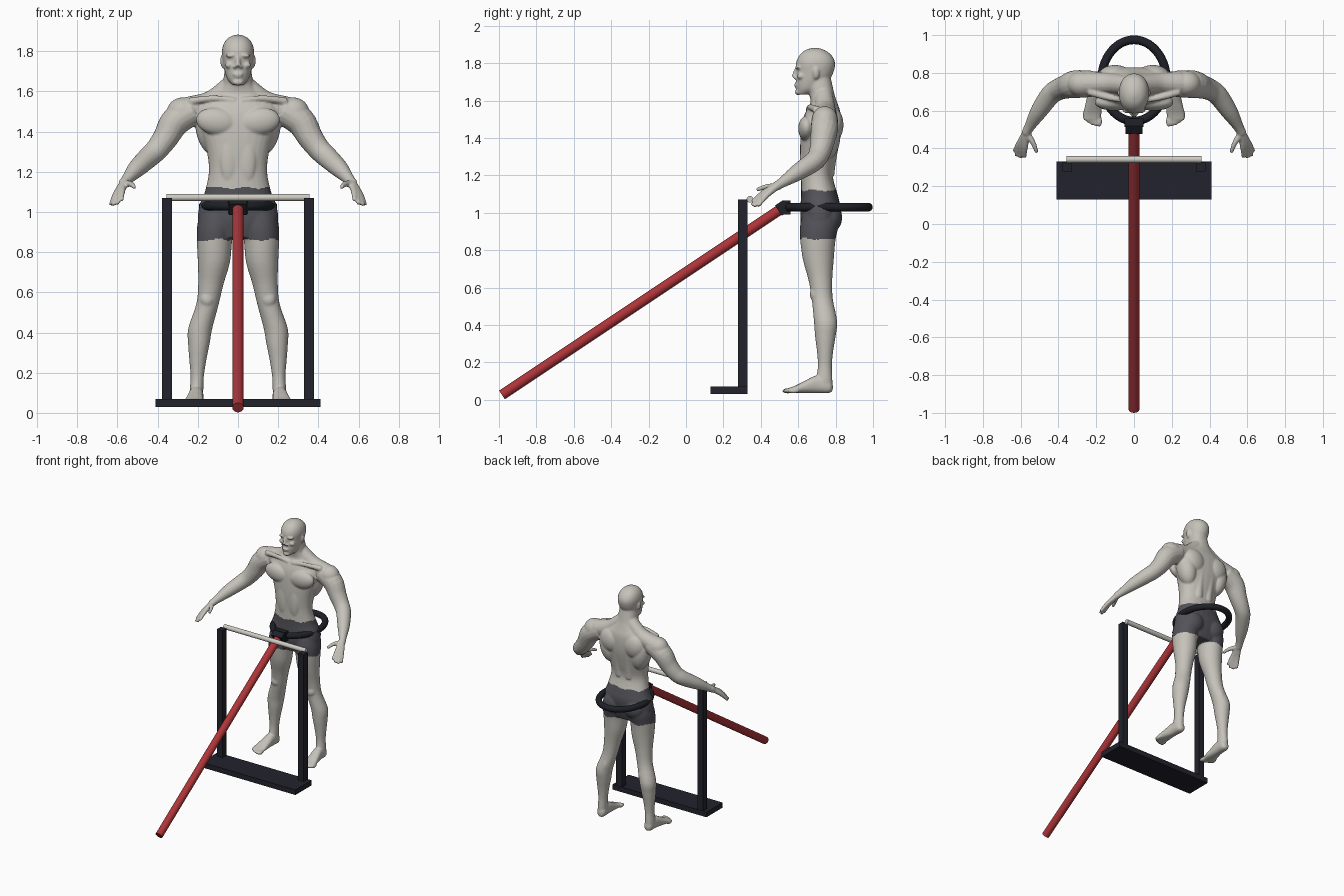
import bpy, bmesh, math
from mathutils import Vector, Matrix

cube = bpy.data.objects.get("Cube")
if cube:
    bpy.data.objects.remove(cube, do_unlink=True)


def material(name, r, g, b):
    mat = bpy.data.materials.new(name)
    mat.use_nodes = True
    mat.diffuse_color = (r, g, b, 1)
    for node in mat.node_tree.nodes:
        if node.type == 'BSDF_PRINCIPLED':
            node.inputs["Base Color"].default_value = (r, g, b, 1)
            node.inputs["Roughness"].default_value = 0.6
    return mat


skin = material("stone grey skin", .56, .54, .49)
shorts = material("charcoal shorts", .085, .085, .1)
steel = material("dark navy metal", .016, .016, .026)
rubber = material("black padding", .013, .015, .021)
red = material("red paint", .42, .035, .04)
pale = material("pale bar", .62, .6, .55)


# ---------- helpers for the body ----------
def spline(rows, steps=4):
    """Round off a list of rows by Catmull-Rom interpolation."""
    out = []
    for i in range(len(rows) - 1):
        quad = [rows[min(max(i + k, 0), len(rows) - 1)] for k in (-1, 0, 1, 2)]
        for s in range(steps):
            t = s / steps
            out.append([b + .5 * t * (c - a + t * (2*a - 5*b + 4*c - d + t * (3*(b - c) + d - a)))
                        for a, b, c, d in zip(*quad)])
    out.append(list(rows[-1]))
    return out


def skin_rings(bm, rings):
    rings = [[bm.verts.new(p) for p in ring] for ring in rings]
    n = len(rings[0])
    for lo, hi in zip(rings, rings[1:]):
        for i in range(n):
            bm.faces.new((lo[i], lo[(i + 1) % n], hi[(i + 1) % n], hi[i]))
    bm.faces.new(rings[0][::-1])
    bm.faces.new(rings[-1])


def oval(a, b, power=1.0, n=28):
    for i in range(n):
        c, s = math.cos(math.tau * i / n), math.sin(math.tau * i / n)
        yield (math.copysign(abs(c) ** power, c) * a, math.copysign(abs(s) ** power, s) * b)


def upright(bm, rows, side=1, power=1.0):
    """Level ovals from rows of: height, centre x, half width, front y, back y."""
    skin_rings(bm, [[(side * (x + u), (f + k) / 2 + v, z) for u, v in oval(w, (k - f) / 2, power)]
                    for z, x, w, f, k in spline(rows)])


def tube(bm, rows, side=1):
    """Round limb from rows of: x, y, z, radius."""
    rows = spline(rows)
    pts = [Vector((side * r[0], r[1], r[2])) for r in rows]
    rings = []
    for i, p in enumerate(pts):
        along = pts[min(i + 1, len(pts) - 1)] - pts[max(i - 1, 0)]
        turn = along.to_track_quat('Z', 'Y')
        rings.append([p + turn @ Vector((u, v, 0)) for u, v in oval(rows[i][3], rows[i][3], n=16)])
    skin_rings(bm, rings)


def blob(bm, place, radii, side=1, tilt=0):
    x, y, z = place
    bmesh.ops.create_uvsphere(bm, u_segments=24, v_segments=16, radius=1,
                              matrix=Matrix.Translation((side * x, y, z))
                              @ Matrix.Rotation(side * tilt, 4, 'Y') @ Matrix.Diagonal((*radii, 1)))


# ---------- body ----------
bm = bmesh.new()

# torso and neck
upright(bm, [(.87, 0, .16, .63, .79), (.95, 0, .198, .612, .815), (1.03, 0, .192, .612, .825),
             (1.1, 0, .165, .615, .81), (1.2, 0, .145, .615, .785), (1.3, 0, .155, .61, .805),
             (1.4, 0, .185, .612, .825), (1.48, 0, .21, .62, .83), (1.54, 0, .19, .64, .825),
             (1.585, 0, .12, .665, .81), (1.63, 0, .08, .66, .795), (1.68, 0, .07, .65, .783),
             (1.74, 0, .06, .65, .77)], power=.88)

# head and face
upright(bm, [(1.632, 0, .028, .597, .65), (1.66, 0, .052, .59, .72), (1.7, 0, .066, .588, .76),
             (1.75, 0, .075, .59, .788), (1.8, 0, .08, .588, .797), (1.84, 0, .07, .605, .78),
             (1.868, 0, .046, .635, .745), (1.882, 0, .012, .675, .705)], power=.93)
tube(bm, [(0, .592, 1.775, .009), (0, .582, 1.745, .011), (0, .575, 1.725, .014)])
blob(bm, (0, .59, 1.685), (.026, .012, .009))
blob(bm, (0, .592, 1.672), (.022, .011, .007))
blob(bm, (0, .6, 1.645), (.028, .018, .016))

for side in (1, -1):
    blob(bm, (.015, .586, 1.722), (.01, .012, .008), side)
    blob(bm, (.032, .6, 1.778), (.03, .016, .009), side, .1)
    blob(bm, (.045, .612, 1.73), (.02, .02, .016), side)
    blob(bm, (.078, .695, 1.745), (.01, .018, .032), side, .15)

    # chest, back, shoulder and hip muscles
    blob(bm, (.105, .645, 1.45), (.105, .045, .068), side, -.15)
    blob(bm, (.045, .63, 1.26), (.045, .022, .12), side)
    blob(bm, (.14, .75, 1.41), (.07, .075, .13), side, .2)
    blob(bm, (.1, .79, 1.47), (.085, .052, .09), side, .3)
    tube(bm, [(.045, .77, 1.05, .03), (.042, .757, 1.2, .036), (.045, .78, 1.38, .04)], side)
    tube(bm, [(.035, .735, 1.63, .05), (.13, .745, 1.55, .055), (.24, .745, 1.51, .065)], side)
    tube(bm, [(.015, .655, 1.555, .014), (.12, .665, 1.565, .015), (.24, .7, 1.55, .02)], side)
    blob(bm, (.275, .742, 1.495), (.08, .07, .075), side)
    blob(bm, (.09, .765, .975), (.085, .07, .085), side)

    # leg
    upright(bm, [(1, .1, .09, .625, .81), (.93, .11, .093, .61, .815), (.86, .117, .088, .61, .8),
                 (.75, .12, .08, .625, .79), (.64, .135, .063, .655, .782), (.54, .152, .056, .672, .785),
                 (.42, .188, .06, .684, .808), (.34, .195, .053, .69, .8), (.26, .2, .042, .7, .787),
                 (.18, .203, .033, .705, .78), (.1, .207, .034, .695, .783), (.06, .207, .03, .7, .78)], side)
    blob(bm, (.153, .69, .565), (.036, .028, .04), side)
    blob(bm, (.165, .76, .44), (.032, .042, .09), side, -.2)

    # foot and toes
    heel_to_ball = [(.785, .205, .012, .05, .085), (.765, .205, .032, .036, .11),
                    (.7, .208, .036, .036, .13), (.64, .214, .042, .036, .104),
                    (.585, .22, .048, .036, .076), (.55, .222, .044, .036, .064)]
    skin_rings(bm, [[(side * (x + u), y, (lo + hi) / 2 + v) for u, v in oval(w, (hi - lo) / 2, .85)]
                    for y, x, w, lo, hi in spline(heel_to_ball)])
    for i in range(5):
        x = .184 + i * .019
        blob(bm, (x, .548 + .004 * i * i / 2 - .004, .048), (.016 - .0012 * i, .03, .014), side)

    # arm
    tube(bm, [(.22, .742, 1.505, .07), (.31, .74, 1.452, .074), (.36, .727, 1.37, .064),
              (.405, .71, 1.31, .057), (.445, .68, 1.272, .054), (.505, .595, 1.215, .045),
              (.55, .52, 1.165, .029), (.572, .48, 1.14, .025)], side)

    # fingers spread from the wrist
    for knuckle, tip in (((.608, .428, 1.09), (.634, .385, 1.035)),
                         ((.599, .421, 1.095), (.622, .362, 1.033)),
                         ((.587, .416, 1.1), (.602, .352, 1.04)),
                         ((.575, .414, 1.107), (.58, .352, 1.058))):
        tube(bm, [(.568, .488, 1.145, .021), (*knuckle, .015), (*tip, .01)], side)
    tube(bm, [(.565, .48, 1.142, .018), (.532, .425, 1.138, .014), (.515, .378, 1.122, .01)], side)

mesh = bpy.data.meshes.new("body")
bm.to_mesh(mesh)
bm.free()
body = bpy.data.objects.new("body", mesh)
bpy.context.collection.objects.link(body)

# fuse all muscles into one smooth surface
fuse = body.modifiers.new("fuse", 'REMESH')
fuse.mode = 'VOXEL'
fuse.voxel_size = .006
relax = body.modifiers.new("relax", 'SMOOTH')
relax.factor = .5
relax.iterations = 5
graph = bpy.context.evaluated_depsgraph_get()
fused = bpy.data.meshes.new_from_object(body.evaluated_get(graph))
body.modifiers.clear()
body.data = fused
fused.materials.clear()
fused.materials.append(skin)
fused.materials.append(shorts)

# shorts lie between hem and waistband
for face in fused.polygons:
    x, y, z = face.center
    wave = .005 * math.sin(45 * x + 30 * y)
    face.material_index = int(abs(x) < .3 and .862 + wave < z < 1.12 + wave)
    face.use_smooth = True


# ---------- equipment ----------
def finish(name, mat):
    obj = bpy.context.object
    obj.name = name
    obj.data.materials.append(mat)
    bpy.ops.object.shade_smooth_by_angle()
    return obj


def box(name, place, size, mat, tilt=0):
    bpy.ops.mesh.primitive_cube_add(size=1, location=place, rotation=(tilt, 0, 0))
    bpy.context.object.scale = size
    return finish(name, mat)


def rod(name, start, end, radius, mat):
    start, end = Vector(start), Vector(end)
    turn = (end - start).to_track_quat('Z', 'Y').to_euler()
    bpy.ops.mesh.primitive_cylinder_add(vertices=32, radius=radius, depth=(end - start).length,
                                        location=(start + end) / 2, rotation=turn)
    return finish(name, mat)


# standing frame
box("base_plate", (0, .23, .05), (.82, .2, .04), steel)
for side, label in ((1, "left"), (-1, "right")):
    box(label + "_post", (side * .354, .303, .55), (.05, .05, 1.04), steel)
rod("crossbar", (-.357, .342, 1.072), (.357, .342, 1.072), .018, pale)

# pole with hip ring
rod("pole", (0, -.984, .026), (0, .51, 1.022), .028, red)
box("pole_sleeve", (0, .515, 1.025), (.092, .05, .066), rubber, math.atan2(1, 1.5))
box("ring_block", (0, .535, 1.028), (.1, .045, .076), rubber)
bpy.ops.mesh.primitive_torus_add(major_segments=64, minor_segments=16, major_radius=.172,
                                 minor_radius=.023, location=(0, .76, 1.03))
ring = finish("hip_ring", rubber)
for v in ring.data.vertices:
    v.co.y += .043 * math.sin(math.atan2(v.co.y, v.co.x))
